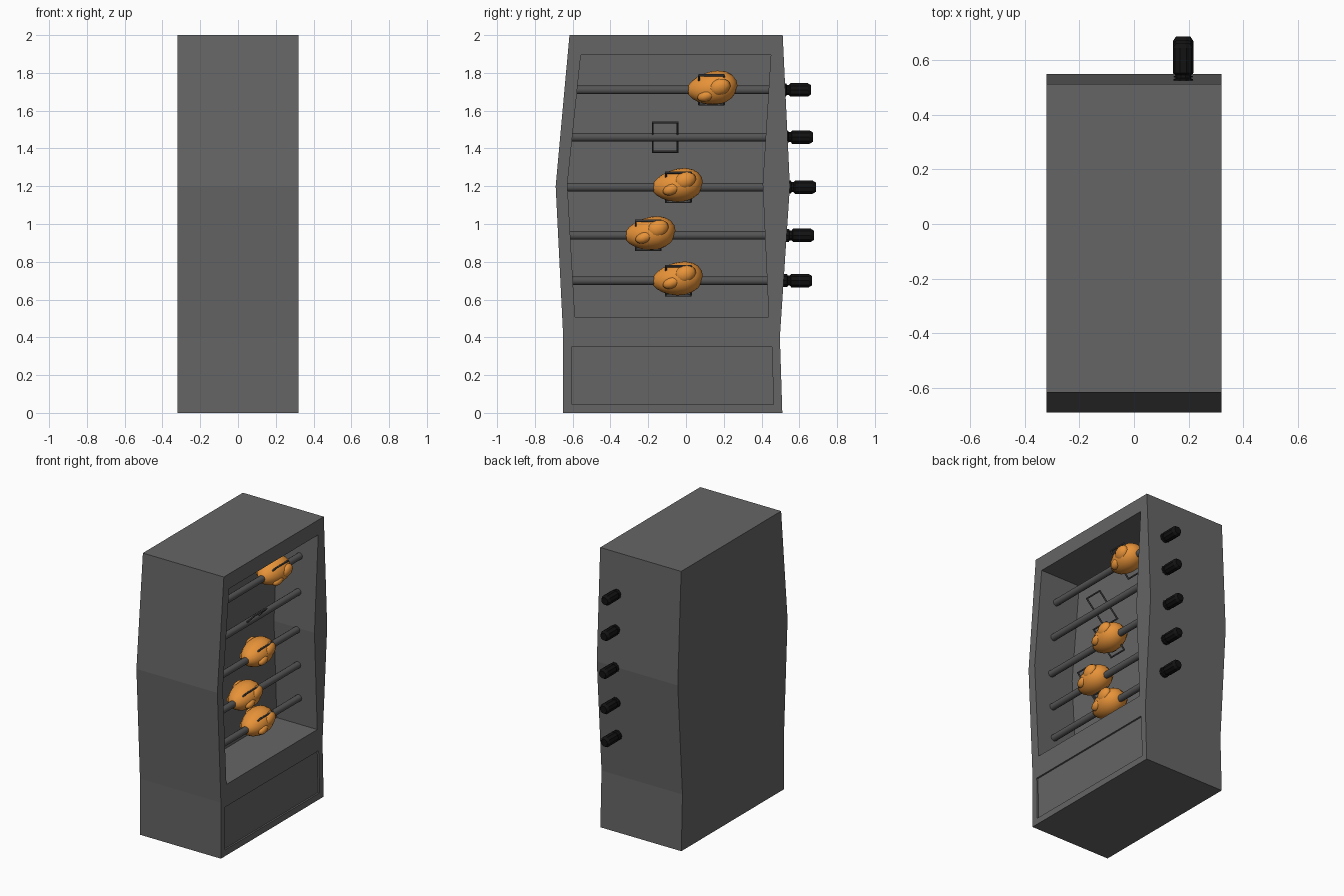
import bpy, bmesh, math
from mathutils import Matrix, Vector

cube = bpy.data.objects.get("Cube")
if cube:
    bpy.data.objects.remove(cube, do_unlink=True)


def material(name, rgb):
    m = bpy.data.materials.new(name)
    m.use_nodes = True
    m.diffuse_color = (*rgb, 1)
    m.node_tree.nodes["Principled BSDF"].inputs["Base Color"].default_value = (*rgb, 1)
    return m


CASING = material("casing grey", (0.13, 0.13, 0.13))
STEEL = material("steel grey", (0.09, 0.09, 0.09))
RUBBER = material("handle black", (0.006, 0.006, 0.006))
ROAST = material("roast orange", (0.80, 0.29, 0.04))


def finish(name, bm, mat, smooth=None):
    bmesh.ops.recalc_face_normals(bm, faces=bm.faces)
    mesh = bpy.data.meshes.new(name)
    bm.to_mesh(mesh)
    bm.free()
    mesh.materials.append(mat)
    ob = bpy.data.objects.new(name, mesh)
    bpy.context.collection.objects.link(ob)
    if smooth:
        bpy.ops.object.select_all(action="DESELECT")
        ob.select_set(True)
        bpy.context.view_layer.objects.active = ob
        bpy.ops.object.shade_smooth_by_angle(angle=math.radians(smooth))
    return ob


def prism(name, outline, x0, x1, mat):
    """Extrude a (y, z) outline along x."""
    bm = bmesh.new()
    face = bm.faces.new([bm.verts.new((x0, y, z)) for y, z in outline])
    new = bmesh.ops.extrude_face_region(bm, geom=[face])["geom"]
    bmesh.ops.translate(bm, vec=(x1 - x0, 0, 0),
                        verts=[v for v in new if isinstance(v, bmesh.types.BMVert)])
    return finish(name, bm, mat)


def lathe(bm, profile, centre, sides):
    """Turn (y, radius) pairs around an axis along y."""
    x, z = centre
    rings = []
    for y, r in profile:
        ring = []
        for i in range(sides):
            a = math.tau * i / sides
            ring.append(bm.verts.new((x + r * math.cos(a), y, z + r * math.sin(a))))
        rings.append(ring)
    for a, b in zip(rings, rings[1:]):
        for i in range(sides):
            j = (i + 1) % sides
            bm.faces.new((a[i], a[j], b[j], b[i]))
    bm.faces.new(rings[0])
    bm.faces.new(rings[-1])


def bar(bm, p, q, r, sides=6):
    """Thin round wire between two points."""
    p, q = Vector(p), Vector(q)
    turn = (q - p).to_track_quat("Z", "Y").to_matrix().to_4x4()
    bmesh.ops.create_cone(bm, cap_ends=True, segments=sides, radius1=r, radius2=r,
                          depth=(q - p).length,
                          matrix=Matrix.Translation((p + q) / 2) @ turn)


# Casing, hollowed for the oven and recessed for the lower panel
casing = prism("casing", [(-.65, 0), (-.65, .4), (-.69, 1.2), (-.617, 2),
                          (.512, 2), (.55, 1.2), (.497, .4), (.51, 0)], -.32, .32, CASING)
cutters = [
    prism("oven_cutter", [(-.588, .507), (-.628, 1.21), (-.557, 1.894),
                          (.449, 1.894), (.406, 1.21), (.438, .507)], 0, .4, CASING),
    prism("panel_cutter", [(-.604, .045), (-.607, .35), (.454, .35), (.464, .045)],
          .308, .4, CASING),
]
for cutter in cutters:
    cutter.hide_render = True
    mod = casing.modifiers.new("cut", "BOOLEAN")
    mod.operation = "DIFFERENCE"
    mod.solver = "EXACT"
    mod.object = cutter
    bpy.context.view_layer.objects.active = casing
    bpy.ops.object.modifier_apply(modifier=mod.name)
    bpy.data.objects.remove(cutter, do_unlink=True)

AXIS = .18


def spit(n, z, wall):
    bm = bmesh.new()
    lathe(bm, [(-.635, .024), (wall, .024)], (AXIS, z), 10)
    finish(f"spit_{n}", bm, STEEL, 50)
    # Grip outside the back wall
    bm = bmesh.new()
    profile = [(-.02, .036), (.01, .036), (.014, .028), (.025, .028),
               (.032, .037), (.125, .037), (.142, .026)]
    lathe(bm, [(wall + y, r) for y, r in profile], (AXIS, z), 10)
    finish(f"grip_{n}", bm, RUBBER)


def fork(n, y, z):
    """Two wire loops, either side of the spit."""
    bm = bmesh.new()
    for s in (1, -1):
        tip = (AXIS + s * .075, z + s * .077)
        for e in (-.066, .066):
            bar(bm, (AXIS, y + e, z), (tip[0], y + e, tip[1]), .006)
        bar(bm, (tip[0], y - .07, tip[1]), (tip[0], y + .07, tip[1]), .006)
    finish(f"fork_{n}", bm, STEEL, 50)


def chicken(n, y, z, spin):
    bm = bmesh.new()
    # Plump body, narrow towards the front
    bmesh.ops.create_uvsphere(bm, u_segments=16, v_segments=10, radius=1)
    for v in bm.verts:
        t = v.co.y
        k = 1 + .16 * t
        v.co = Vector((v.co.x * .095 * k, t * .135, v.co.z * .088 * k + .012 * t))
    # Thighs and wings, both sides
    for s in (1, -1):
        for dy, dz, size in ((.04, .025, (.035, .06, .045)), (-.03, -.02, (.03, .05, .03))):
            place = Matrix.Translation((s * .07, dy, dz)) @ Matrix.Rotation(.4, 4, "X")
            bmesh.ops.create_uvsphere(bm, u_segments=10, v_segments=8, radius=1,
                                      matrix=place @ Matrix.Diagonal((*size, 1)))
    bmesh.ops.rotate(bm, verts=bm.verts, cent=(0, 0, 0), matrix=Matrix.Rotation(spin, 3, "Y"))
    bmesh.ops.translate(bm, verts=bm.verts, vec=(AXIS, y, z))
    finish(f"chicken_{n}", bm, ROAST, 60)


# Spits from bottom to top: height, wall position, fork centre, chicken centre, spin
rows = [(.70, .525, -.04, -.045, 0), (.94, .535, -.20, -.19, 0),
        (1.195, .545, -.04, -.045, 0), (1.46, .53, -.11, None, 0),
        (1.71, .52, .135, .138, .3)]
for n, (z, wall, fork_y, bird_y, spin) in enumerate(rows, 1):
    spit(n, z, wall)
    fork(n, fork_y, z)
    if bird_y is not None:
        chicken(n, bird_y, z + .01, spin)
